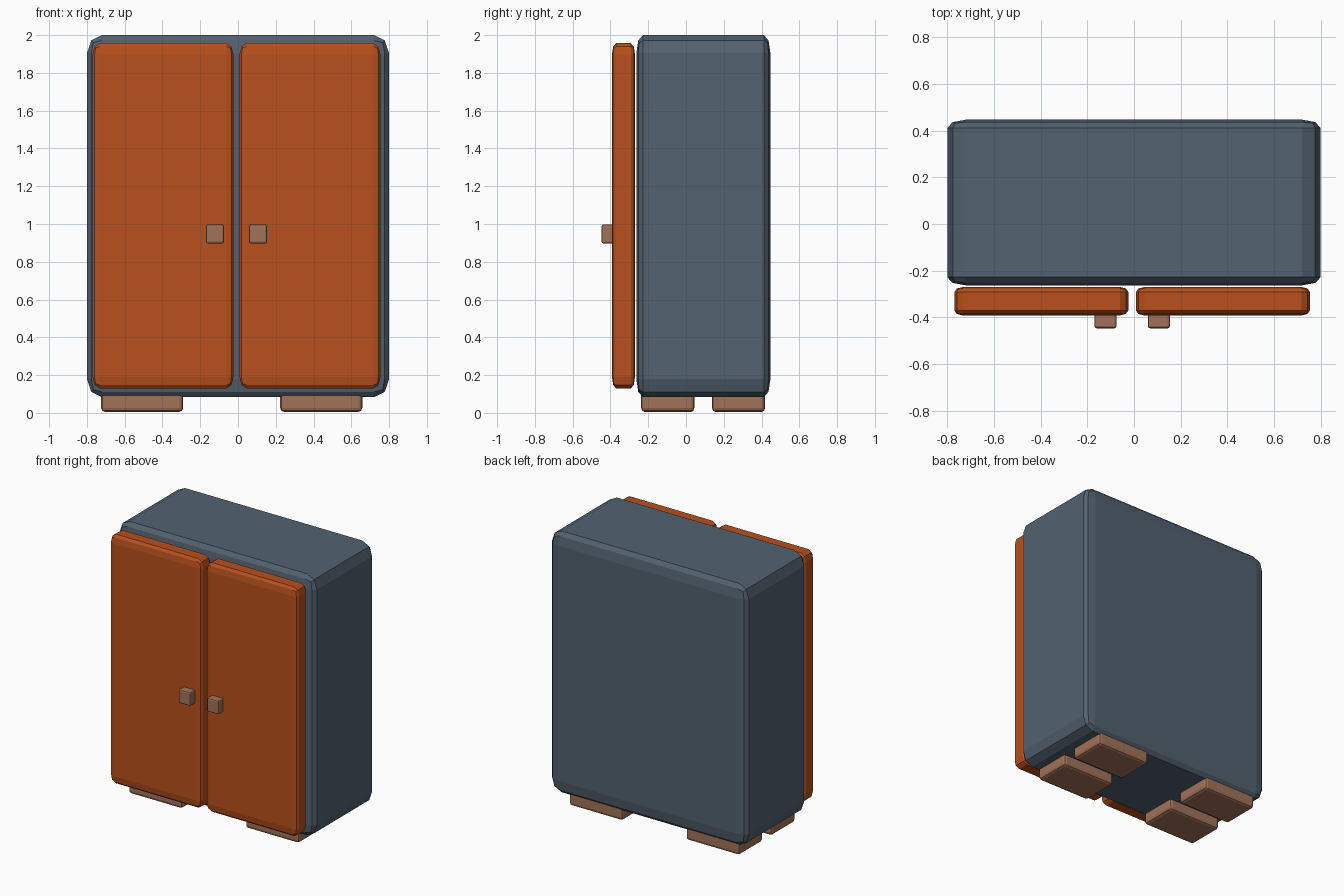
import bpy, bmesh
from mathutils import Vector

if "Cube" in bpy.data.objects:
    bpy.data.objects.remove(bpy.data.objects["Cube"])


def material(name, color):
    m = bpy.data.materials.new(name)
    m.diffuse_color = (*color, 1)
    m.use_nodes = True
    m.node_tree.nodes["Principled BSDF"].inputs["Base Color"].default_value = m.diffuse_color
    return m


SLATE = material("slate", (0.085, 0.12, 0.16, 1)[:3])
ORANGE = material("orange", (0.48, 0.08, 0.012))
TAN = material("tan", (0.36, 0.17, 0.10))


def block(name, lo, hi, bevel, mat):
    """Box from lo to hi with a two-step bevel whose size differs per axis."""
    lo, hi, b = Vector(lo), Vector(hi), Vector(bevel)
    size, centre = hi - lo, (lo + hi) / 2
    bm = bmesh.new()
    bmesh.ops.create_cube(bm, size=1)
    bmesh.ops.scale(bm, vec=[s / w for s, w in zip(size, b)], verts=bm.verts)
    bmesh.ops.bevel(bm, geom=bm.edges[:], offset=1, segments=2,
                    profile=0.5, affect='EDGES')
    bmesh.ops.scale(bm, vec=b, verts=bm.verts)
    mesh = bpy.data.meshes.new(name)
    bm.to_mesh(mesh)
    bm.free()
    mesh.materials.append(mat)
    ob = bpy.data.objects.new(name, mesh)
    ob.location = centre
    bpy.context.collection.objects.link(ob)
    return ob


# Cabinet body
block("cabinet_body", (-0.80, -0.263, 0.083), (0.80, 0.447, 2.0),
      (0.08, 0.035, 0.096), SLATE)

# Doors, knobs and feet for each side
for side, door_x, knob_x, foot_x in (("left", -0.770, -0.170, -0.725),
                                     ("right", 0.008, 0.059, 0.223)):
    block(f"{side}_door", (door_x, -0.392, 0.13), (door_x + 0.746, -0.27, 1.957),
          (0.037, 0.022, 0.06), ORANGE)
    block(f"{side}_knob", (knob_x, -0.447, 0.897), (knob_x + 0.095, -0.35, 0.998),
          (0.010, 0.010, 0.010), TAN)
    for row, foot_y in (("front", -0.237), ("back", 0.138)):
        block(f"{row}_{side}_foot", (foot_x, foot_y, 0.005),
              (foot_x + 0.435, foot_y + 0.281, 0.13), (0.022, 0.018, 0.022), TAN)
